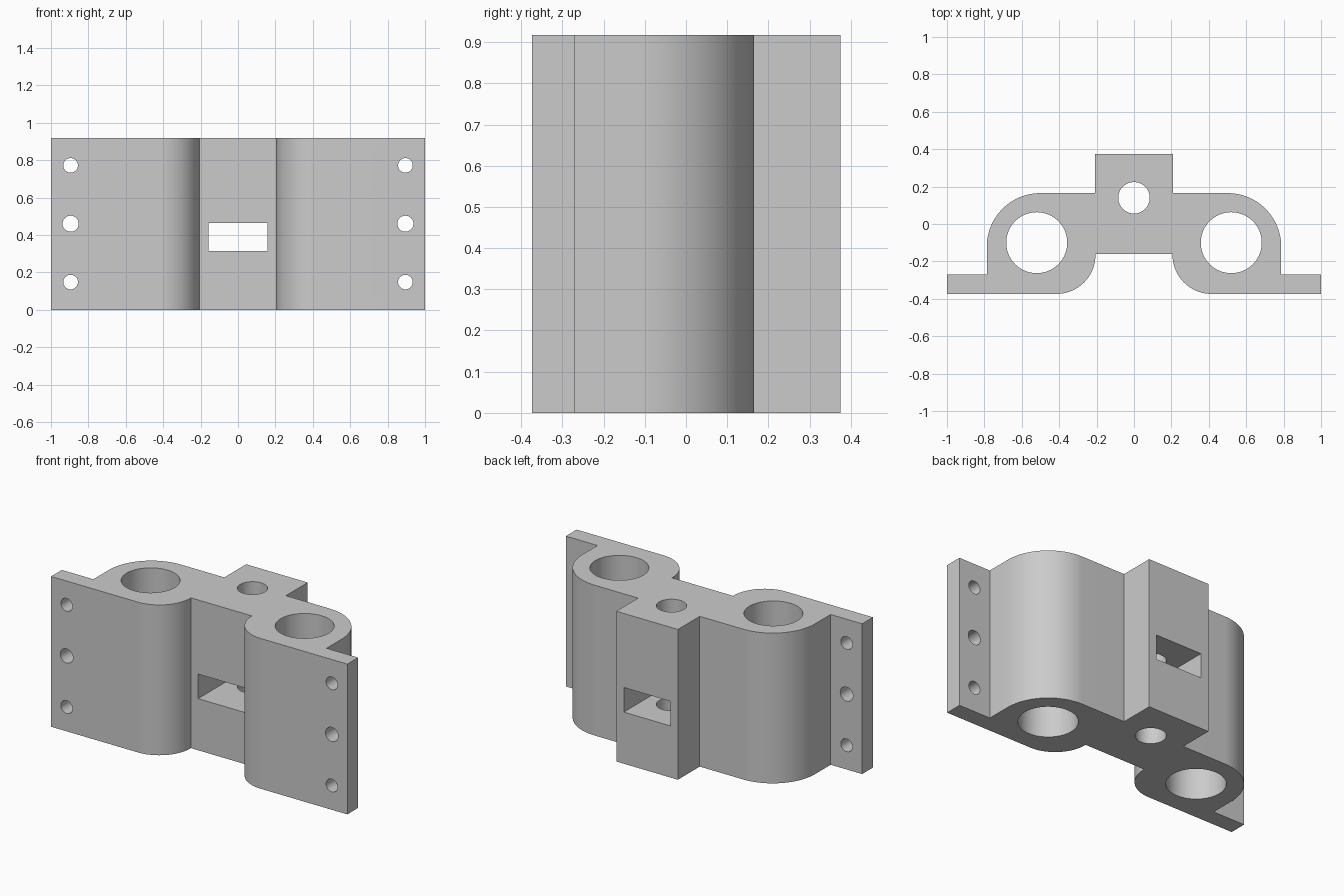
import bpy, bmesh
from math import sin, cos, radians, pi
from mathutils import Matrix, Vector

HEIGHT = 0.917

cube = bpy.data.objects.get("Cube")
if cube:
    bpy.data.objects.remove(cube, do_unlink=True)

grey = bpy.data.materials.new("plain_grey")
grey.use_nodes = True
colour = (0.6, 0.6, 0.6, 1)
grey.diffuse_color = colour
grey.node_tree.nodes["Principled BSDF"].inputs["Base Color"].default_value = colour


def arc(cx, cy, r, start, end, steps=24):
    """Points along an arc, angles in degrees."""
    angles = [radians(start + (end - start) * i / steps) for i in range(steps + 1)]
    return [(cx + r * cos(a), cy + r * sin(a)) for a in angles]


def add_object(name, bm):
    bmesh.ops.recalc_face_normals(bm, faces=bm.faces)
    mesh = bpy.data.meshes.new(name)
    bm.to_mesh(mesh)
    bm.free()
    mesh.materials.append(grey)
    obj = bpy.data.objects.new(name, mesh)
    bpy.context.collection.objects.link(obj)
    return obj


# Bracket body: mirrored half outline, extruded upward
half = arc(0.415, -0.165, 0.209, 180, 270)
half += [(1, -0.374), (1, -0.27), (0.787, -0.27)]
half += arc(0.501, -0.121, 0.286, 0, 90)
half += [(0.208, 0.165), (0.208, 0.375)]
half = [(0.206, -0.16)] + half[1:]
outline = half + [(-x, y) for x, y in reversed(half)]

bm = bmesh.new()
base = bm.faces.new([bm.verts.new((x, y, 0)) for x, y in outline])
top = bmesh.ops.extrude_face_region(bm, geom=[base])["geom"]
bmesh.ops.translate(bm, vec=(0, 0, HEIGHT),
                    verts=[v for v in top if isinstance(v, bmesh.types.BMVert)])
body = add_object("bracket_body", bm)


def cut(name, bm):
    """Subtract a shape from the body and discard the cutter."""
    cutter = add_object(name, bm)
    cutter.hide_render = True
    mod = body.modifiers.new(name, 'BOOLEAN')
    mod.operation = 'DIFFERENCE'
    mod.solver = 'EXACT'
    mod.object = cutter
    bpy.context.view_layer.objects.active = body
    bpy.ops.object.modifier_apply(modifier=name)
    bpy.data.objects.remove(cutter, do_unlink=True)


def cut_hole(name, centre, radius, depth, along_y=False, sides=64):
    bm = bmesh.new()
    turn = Matrix.Rotation(pi / 2, 4, 'X') if along_y else Matrix()
    bmesh.ops.create_cone(bm, cap_ends=True, segments=sides, radius1=radius, radius2=radius,
                          depth=depth, matrix=Matrix.Translation(centre) @ turn)
    cut(name, bm)


# Vertical bores
cut_hole("centre_bore", (0, 0.14, HEIGHT / 2), 0.084, 2)
for side in (-1, 1):
    cut_hole("rod_bore", (side * 0.52, -0.1, HEIGHT / 2), 0.163, 2)
    # Screw holes through each flange
    for z, radius in ((0.148, 0.039), (0.46, 0.043), (0.772, 0.039)):
        cut_hole("screw_hole", (side * 0.895, -0.32, z), radius, 0.4, True, 32)

# Rectangular slot through the centre block
bm = bmesh.new()
bmesh.ops.create_cube(bm, size=1, matrix=Matrix.Translation((0, 0, 0.39))
                      @ Matrix.Diagonal(Vector((0.314, 2, 0.15, 1))))
cut("nut_slot", bm)

# Smooth curved walls, sharp edges kept
bpy.ops.object.select_all(action='DESELECT')
body.select_set(True)
bpy.context.view_layer.objects.active = body
bpy.ops.object.shade_smooth_by_angle(angle=radians(30))
